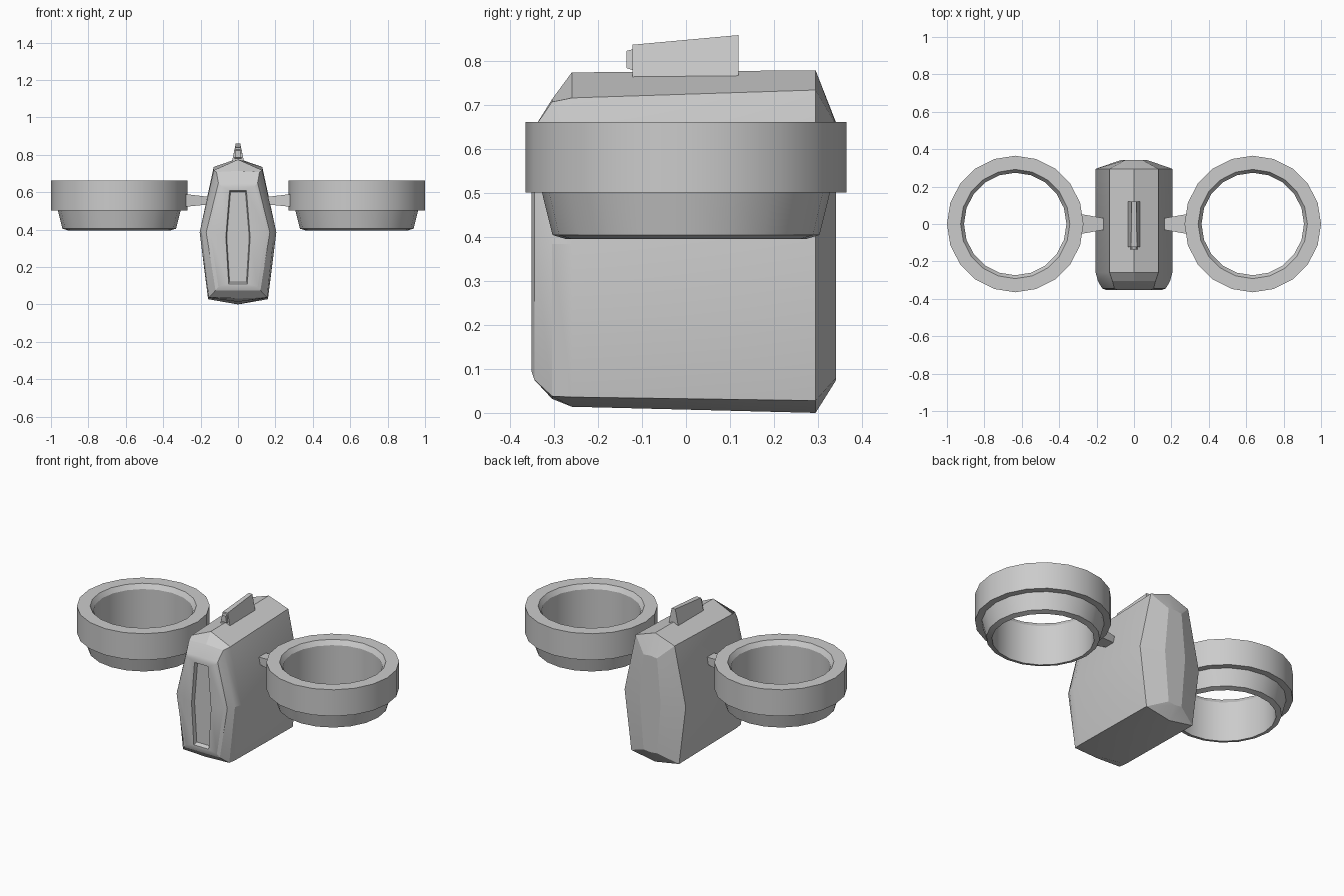
import bpy, bmesh
from math import radians, pi, cos, sin

if "Cube" in bpy.data.objects:
    bpy.data.objects.remove(bpy.data.objects["Cube"])


def make(name, rings, caps=True, closed=False, angle=None):
    """Skin a list of equal-length point loops into one mesh object."""
    bm = bmesh.new()
    loops = [[bm.verts.new(p) for p in r] for r in rings]
    n = len(rings[0])
    pairs = list(zip(loops, loops[1:]))
    if closed:
        pairs.append((loops[-1], loops[0]))
    for a, b in pairs:
        for i in range(n):
            j = (i + 1) % n
            bm.faces.new((a[i], a[j], b[j], b[i]))
    if caps:
        bm.faces.new(loops[0])
        bm.faces.new(loops[-1])
    bmesh.ops.recalc_face_normals(bm, faces=bm.faces)
    me = bpy.data.meshes.new(name)
    bm.to_mesh(me)
    bm.free()
    ob = bpy.data.objects.new(name, me)
    bpy.context.collection.objects.link(ob)
    if angle:
        bpy.ops.object.select_all(action='DESELECT')
        bpy.context.view_layer.objects.active = ob
        ob.select_set(True)
        bpy.ops.object.shade_smooth_by_angle(angle=radians(angle))
    return ob


def coffin(y, low, corner, mid, shoulder, top):
    """Symmetric eight-point section at depth y; points are (x, z)."""
    half = [corner, mid, shoulder]
    pts = [(0, low)] + half + [(0, top)] + [(-x, z) for x, z in reversed(half)]
    return [(x, y, z) for x, z in pts]


def rect(axis, pos, half, z0, z1):
    pts = [(-half, z0), (half, z0), (half, z1), (-half, z1)]
    return [(pos, a, z) if axis == 'x' else (a, pos, z) for a, z in pts]


# Body: coffin sections from the back bulge to the recessed front panel
make("body", [
    coffin(0.342, 0.075, (0.045, 0.08), (0.07, 0.385), (0.045, 0.655), 0.66),
    coffin(0.295, 0.0, (0.16, 0.028), (0.205, 0.385), (0.13, 0.735), 0.78),
    coffin(-0.26, 0.014, (0.16, 0.036), (0.205, 0.385), (0.13, 0.717), 0.775),
    coffin(-0.305, 0.032, (0.155, 0.038), (0.193, 0.385), (0.115, 0.708), 0.714),
    coffin(-0.345, 0.075, (0.12, 0.075), (0.17, 0.385), (0.105, 0.65), 0.65),
    coffin(-0.352, 0.095, (0.105, 0.095), (0.15, 0.385), (0.088, 0.63), 0.63),
    coffin(-0.352, 0.11, (0.05, 0.11), (0.065, 0.36), (0.045, 0.61), 0.61),
    coffin(-0.33, 0.12, (0.045, 0.12), (0.06, 0.36), (0.04, 0.60), 0.60),
], angle=20)

# Sight fin on top, with its small front block
def fin_section(y, base, tip, z0, z1):
    return [(-base, y, z0), (base, y, z0), (tip, y, z1), (-tip, y, z1)]

make("top_fin", [fin_section(-0.122, 0.032, 0.016, 0.765, 0.838),
                 fin_section(0.12, 0.032, 0.012, 0.765, 0.86)])
make("fin_front_block", [fin_section(-0.136, 0.018, 0.012, 0.785, 0.824),
                         fin_section(-0.12, 0.018, 0.012, 0.78, 0.828)])

# Ring pods and their arms on both sides
PROFILE = [(0.365, 0.662), (0.365, 0.502), (0.328, 0.502), (0.304, 0.405),
           (0.274, 0.396), (0.274, 0.635), (0.292, 0.662)]
SIDES = 20
for side, s in (("left", -1), ("right", 1)):
    rings = [[(s * 0.635 + r * cos(2 * pi * k / SIDES),
               r * sin(2 * pi * k / SIDES), z) for k in range(SIDES)]
             for r, z in PROFILE]
    make(side + "_ring", rings, caps=False, closed=True, angle=25)
    make(side + "_arm", [rect('x', s * 0.155, 0.03, 0.535, 0.575),
                         rect('x', s * 0.30, 0.056, 0.52, 0.592)])
